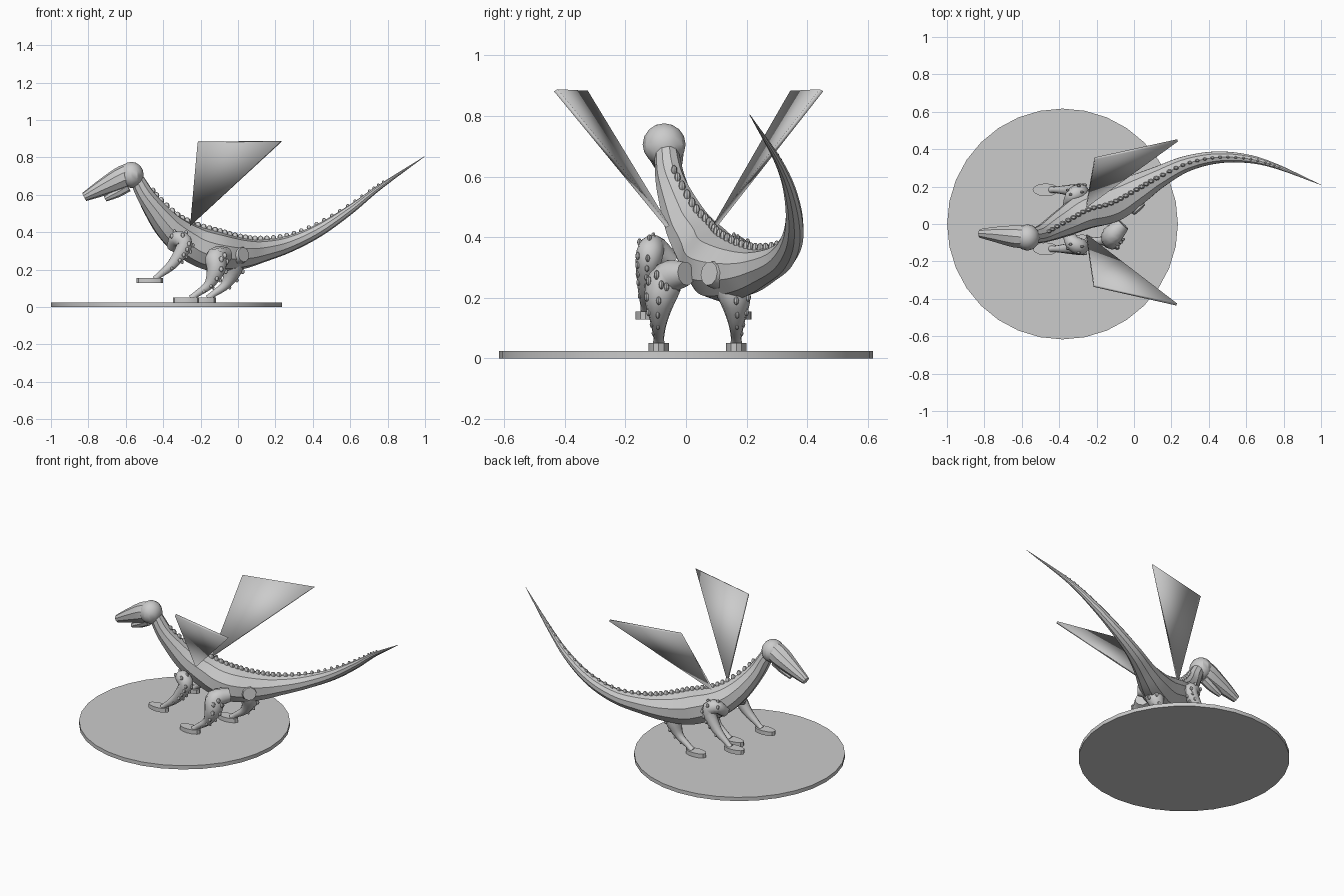
import bpy, bmesh, math
from mathutils import Vector, Matrix

old = bpy.data.objects.get("Cube")
if old:
    bpy.data.objects.remove(old, do_unlink=True)

# Single grey material
GREY = (0.6, 0.6, 0.6, 1)
stone = bpy.data.materials.new("plain grey")
stone.use_nodes = True
stone.diffuse_color = GREY
stone.node_tree.nodes["Principled BSDF"].inputs["Base Color"].default_value = GREY


def finish(bm, name, angle=30):
    """Turn a bmesh into a named, shaded object."""
    bmesh.ops.recalc_face_normals(bm, faces=bm.faces)
    mesh = bpy.data.meshes.new(name)
    bm.to_mesh(mesh)
    bm.free()
    mesh.materials.append(stone)
    obj = bpy.data.objects.new(name, mesh)
    bpy.context.collection.objects.link(obj)
    bpy.ops.object.select_all(action='DESELECT')
    obj.select_set(True)
    bpy.context.view_layer.objects.active = obj
    bpy.ops.object.shade_smooth_by_angle(angle=math.radians(angle))
    return obj


def smooth_path(points, steps):
    """Catmull-Rom through (x, y, z, radius) points."""
    pts = [Vector(p) for p in points]
    pts = [pts[0] * 2 - pts[1]] + pts + [pts[-1] * 2 - pts[-2]]
    out = []
    for a, b, c, d in zip(pts, pts[1:], pts[2:], pts[3:]):
        for i in range(steps):
            t = i / steps
            out.append((b * 2 + (c - a) * t + (a * 2 - b * 5 + c * 4 - d) * t ** 2
                        + (b * 3 - a - c * 3 + d) * t ** 3) / 2)
    return out + [pts[-2]]


def frames(path, ref):
    """Centre, side, up, tangent and radius at each path point."""
    out = []
    for i, p in enumerate(path):
        tangent = (path[min(i + 1, len(path) - 1)] - path[max(i - 1, 0)]).to_3d().normalized()
        side = tangent.cross(ref).normalized()
        out.append((p.to_3d(), side, side.cross(tangent), tangent, max(p[3], 0.001)))
    return out


def sweep(name, points, ref, sides=10, steps=5, angle=30):
    """Round tapered tube along a smooth path."""
    rows = frames(smooth_path(points, steps), ref)
    bm = bmesh.new()
    rings = []
    for centre, side, up, _, radius in rows:
        turns = [math.tau * k / sides for k in range(sides)]
        rings.append([bm.verts.new(centre + (side * math.sin(a) + up * math.cos(a)) * radius)
                      for a in turns])
    for low, high in zip(rings, rings[1:]):
        for k in range(sides):
            n = (k + 1) % sides
            bm.faces.new((low[k], low[n], high[n], high[k]))
    bm.faces.new(rings[0])
    bm.faces.new(rings[-1])
    finish(bm, name, angle)
    return rows


def ball(bm, centre, scale, segments=8, rings=6):
    bmesh.ops.create_uvsphere(bm, u_segments=segments, v_segments=rings, radius=1,
                              matrix=Matrix.Translation(centre) @ Matrix.Diagonal((*scale, 1)))


def studs(name, rows, side_mix, up_mix, spacing, size):
    """Row of small round bumps along a tube."""
    bm = bmesh.new()
    travelled = spacing
    for (p, side, up, _, r), (q, *_rest) in zip(rows, rows[1:]):
        travelled += (q - p).length
        if travelled >= spacing:
            travelled = 0
            out = (side * side_mix + up * up_mix).normalized()
            s = size * min(1, 0.25 + r * 12)
            ball(bm, p + out * r, (s, s * 0.7, s * 1.2))
    finish(bm, name)


def disc(name, centre, scale, height, sides):
    bm = bmesh.new()
    bmesh.ops.create_cone(bm, cap_ends=True, segments=sides, radius1=1, radius2=1, depth=1,
                          matrix=Matrix.Translation(centre) @ Matrix.Diagonal((*scale, height, 1)))
    finish(bm, name)


UP, SIDE = Vector((0, 0, 1)), Vector((0, 1, 0))

# Round base
disc("base", (-0.382, 0, 0.012), (0.617, 0.617), 0.024, 32)

# Neck, body and tail in one sweep, with a ridge along the back
spine = [(-0.54, -0.065, 0.68, 0.04), (-0.475, -0.045, 0.565, 0.053),
         (-0.37, 0.01, 0.43, 0.079), (-0.255, 0.07, 0.345, 0.1),
         (-0.115, 0.115, 0.295, 0.108), (0.015, 0.185, 0.286, 0.086),
         (0.13, 0.25, 0.3, 0.062), (0.275, 0.32, 0.338, 0.045),
         (0.436, 0.355, 0.412, 0.034), (0.6, 0.35, 0.52, 0.024),
         (0.757, 0.31, 0.64, 0.014), (0.998, 0.21, 0.805, 0.001)]
body = sweep("body", spine, UP, steps=8)
studs("back_ridge", body[6:-6], 0, 1, 0.03, 0.017)

# Head: skull, snout and lower jaw
skull = bmesh.new()
ball(skull, (-0.57, -0.072, 0.706), (0.066, 0.071, 0.07), 12, 8)
finish(skull, "skull")
sweep("snout", [(-0.57, -0.07, 0.714, 0.06), (-0.63, -0.067, 0.685, 0.062),
                (-0.74, -0.056, 0.63, 0.042), (-0.822, -0.05, 0.588, 0.024)], UP, 10, 3)
sweep("lower_jaw", [(-0.59, -0.068, 0.645, 0.03), (-0.65, -0.065, 0.61, 0.027),
                    (-0.71, -0.06, 0.578, 0.015)], UP, 8, 2)

# Legs, given for the -y side and mirrored to the +y side
fore_leg = [(-0.35, -0.05, 0.32, 0.032), (-0.325, -0.105, 0.365, 0.042),
            (-0.285, -0.122, 0.335, 0.044), (-0.345, -0.13, 0.235, 0.03),
            (-0.42, -0.133, 0.17, 0.017), (-0.445, -0.133, 0.148, 0.018)]
hind_leg = [(-0.06, 0.0, 0.28, 0.04), (-0.115, -0.06, 0.265, 0.058),
            (-0.118, -0.085, 0.2, 0.053), (-0.155, -0.09, 0.12, 0.028),
            (-0.22, -0.09, 0.07, 0.018), (-0.25, -0.09, 0.045, 0.02)]


def leg(name, path, mirror_y, shift, foot_x, foot_z, left):
    if left:
        path = [(x + shift, 2 * mirror_y - y, z, r) for x, y, z, r in path]
        foot_x += shift
    outward = 1 if left else -1
    rows = sweep(name, path, SIDE, 10, 4, 40)
    studs(name + "_studs", rows[4:-5], 0.6, outward, 0.03, 0.014)
    studs(name + "_crest", rows[4:-7], 1, outward * 0.1, 0.03, 0.013)
    disc(name + "_foot", (foot_x, path[-1][1], foot_z), (0.07, 0.034), 0.026, 12)


for left in (False, True):
    tag = "left" if left else "right"
    leg(tag + "_fore_leg", fore_leg, 0.025, 0, -0.472, 0.141, left)
    leg(tag + "_hind_leg", hind_leg, 0.038, 0.09, -0.278, 0.037, left)

# Thin triangular wings
wings = {"right_wing": [(-0.255, -0.06, 0.435), (-0.215, -0.33, 0.88), (0.228, -0.43, 0.885)],
         "left_wing": [(-0.255, 0.094, 0.435), (-0.21, 0.35, 0.88), (0.233, 0.447, 0.885)]}
for name, corners in wings.items():
    bm = bmesh.new()
    bm.faces.new([bm.verts.new(c) for c in corners])
    plate = finish(bm, name)
    thick = plate.modifiers.new("thickness", 'SOLIDIFY')
    thick.thickness = 0.014
    thick.offset = 0
